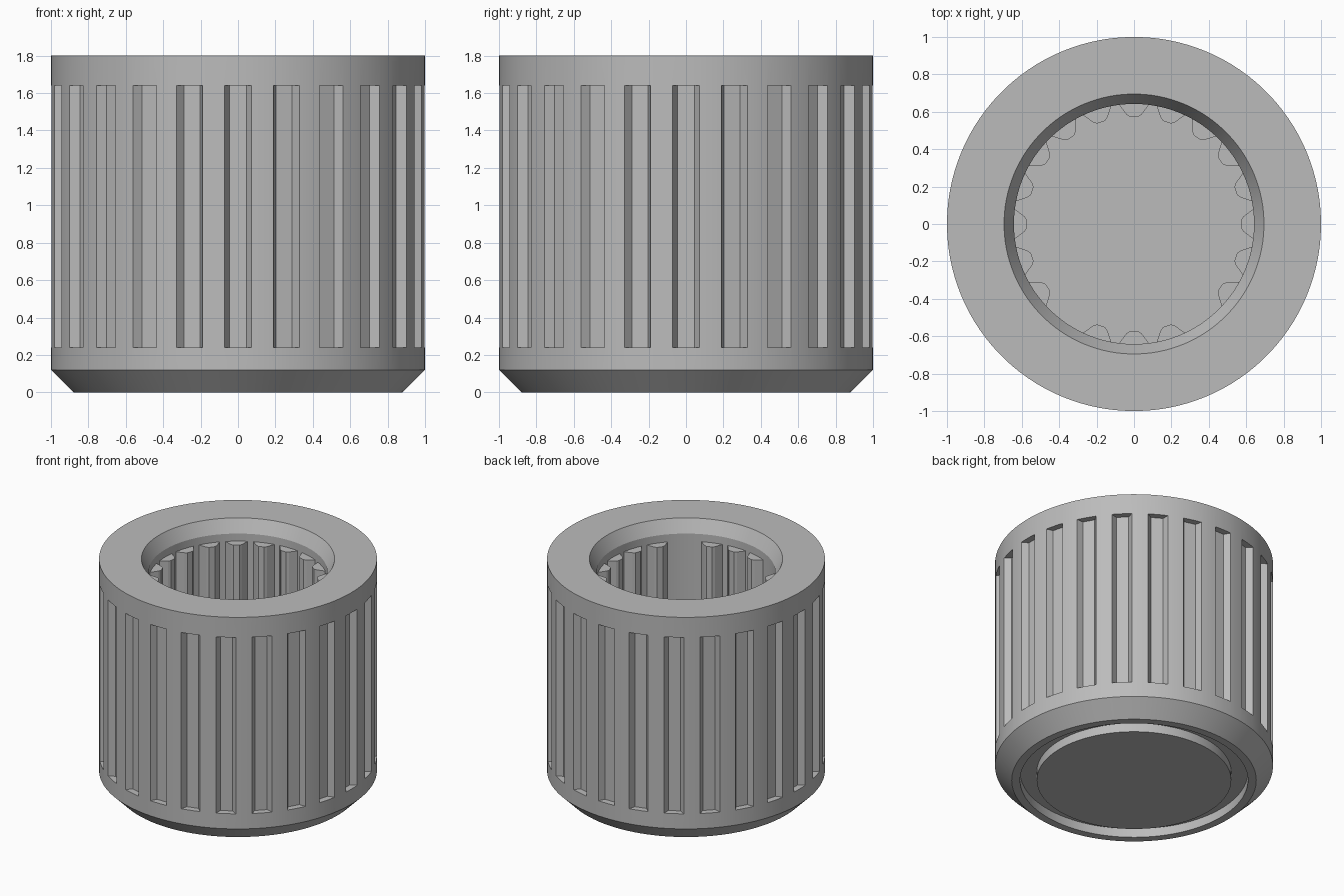
import bpy, bmesh, math
from mathutils import Matrix

if "Cube" in bpy.data.objects:
    bpy.data.objects.remove(bpy.data.objects["Cube"])

SEG = 120
grey = bpy.data.materials.new("plain grey")
grey.diffuse_color = (0.50, 0.50, 0.50, 1)
grey.use_nodes = True
grey.node_tree.nodes["Principled BSDF"].inputs["Base Color"].default_value = grey.diffuse_color


def make_object(name, bm):
    bmesh.ops.recalc_face_normals(bm, faces=bm.faces)
    mesh = bpy.data.meshes.new(name)
    bm.to_mesh(mesh)
    bm.free()
    mesh.materials.append(grey)
    obj = bpy.data.objects.new(name, mesh)
    bpy.context.collection.objects.link(obj)
    return obj


def lathe(name, profile):
    """Revolve an (r, z) profile whose ends lie on the axis."""
    bm = bmesh.new()
    rings = []
    for r, z in profile:
        if r == 0:
            rings.append([bm.verts.new((0, 0, z))])
        else:
            rings.append([bm.verts.new((r * math.cos(a), r * math.sin(a), z))
                          for a in (math.tau * (i + 0.5) / SEG for i in range(SEG))])
    for a, b in zip(rings, rings[1:]):
        for i in range(SEG):
            j = (i + 1) % SEG
            if len(a) == 1:
                bm.faces.new((a[0], b[i], b[j]))
            elif len(b) == 1:
                bm.faces.new((a[i], a[j], b[0]))
            else:
                bm.faces.new((a[i], a[j], b[j], b[i]))
    return make_object(name, bm)


def radial_bars(name, section, angles, z0, z1):
    """Upright prisms with a (radius, sideways) section, one at each angle."""
    bm = bmesh.new()
    for deg in angles:
        turn = Matrix.Rotation(math.radians(deg), 4, 'Z')
        low = [bm.verts.new(turn @ Matrix.Translation((r, s, z0)).translation) for r, s in section]
        high = [bm.verts.new(v.co + Matrix.Translation((0, 0, z1 - z0)).translation) for v in low]
        bm.faces.new(low)
        bm.faces.new(high)
        n = len(section)
        for i in range(n):
            j = (i + 1) % n
            bm.faces.new((low[i], low[j], high[j], high[i]))
    return make_object(name, bm)


# Body: ring-grooved underside, chamfered foot, blind bore with a countersunk mouth
body = lathe("knob_body", [
    (0, 0), (0.70, 0), (0.70, 0.07), (0.82, 0.07), (0.82, 0), (0.88, 0),
    (1.0, 0.12), (1.0, 1.80), (0.695, 1.80), (0.642, 1.70), (0.642, 0.24), (0, 0.24)])

# Grip flutes cut into the outside
flutes = radial_bars("flute_cutter",
                     [(1.03, -0.09), (1.03, 0.09), (0.9975, 0.072), (0.95, 0.045),
                      (0.95, -0.045), (0.9975, -0.072)],
                     [15 * i for i in range(24)], 0.24, 1.64)
cut = body.modifiers.new("flutes", 'BOOLEAN')
cut.operation = 'DIFFERENCE'
cut.solver = 'EXACT'
cut.object = flutes
bpy.context.view_layer.objects.active = body
body.select_set(True)
bpy.ops.object.modifier_apply(modifier=cut.name)
bpy.data.objects.remove(flutes)
bpy.ops.object.shade_smooth_by_angle(angle=math.radians(20))

# Splines inside the bore, with two left out
radial_bars("bore_splines",
            [(0.66, -0.08), (0.635, -0.078), (0.585, -0.04), (0.572, -0.022),
             (0.572, 0.022), (0.585, 0.04), (0.635, 0.078), (0.66, 0.08)],
            [18 * i for i in range(20) if i not in (13, 17)], 0.24, 1.64)
